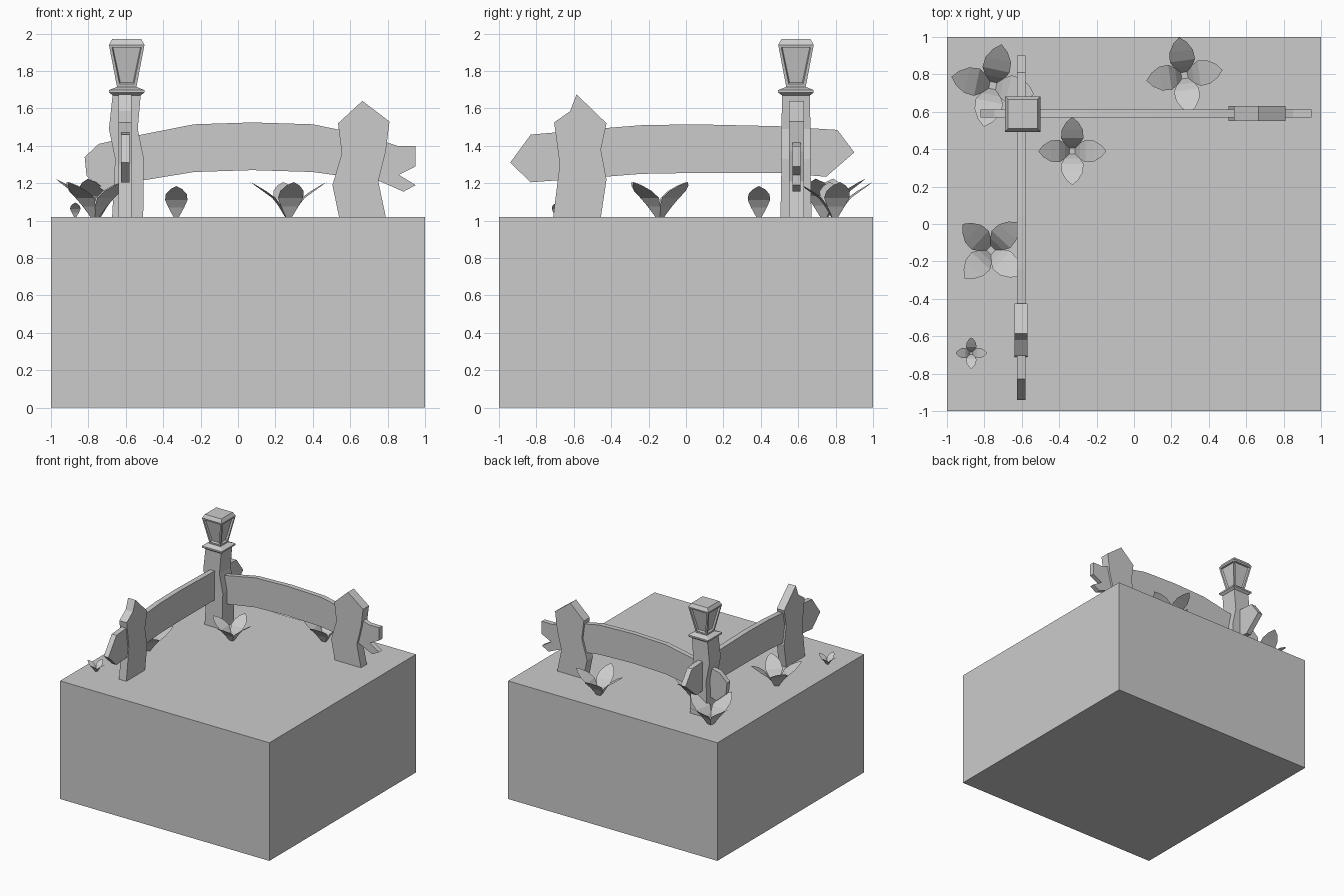
import bpy, bmesh
from math import sin, cos, radians

if "Cube" in bpy.data.objects:
    bpy.data.objects.remove(bpy.data.objects["Cube"])


def finish(name, bm, solid=True):
    if solid:
        bmesh.ops.recalc_face_normals(bm, faces=bm.faces[:])
    me = bpy.data.meshes.new(name)
    bm.to_mesh(me)
    bm.free()
    ob = bpy.data.objects.new(name, me)
    bpy.context.collection.objects.link(ob)
    return ob


def plank(name, outline, axis, lo, hi):
    """Extrude a vertical outline (u, z); 'x' runs along x, 'y' along y."""
    bm = bmesh.new()
    place = (lambda u, z, t: (u, t, z)) if axis == 'x' else (lambda u, z, t: (t, u, z))
    face = bm.faces.new([bm.verts.new(place(u, z, lo)) for u, z in outline])
    ext = bmesh.ops.extrude_face_region(bm, geom=[face])
    for v in ext['geom']:
        if isinstance(v, bmesh.types.BMVert):
            v.co[1 if axis == 'x' else 0] = hi
    return finish(name, bm)


def square_stack(rings):
    """Loft square rings (z, cx, cy, half width); returns bmesh and side faces per level."""
    bm = bmesh.new()
    loops = [[bm.verts.new((cx + sx * h, cy + sy * h, z))
              for sx, sy in ((-1, -1), (1, -1), (1, 1), (-1, 1))] for z, cx, cy, h in rings]
    levels = [[bm.faces.new((a[i], a[(i + 1) % 4], b[(i + 1) % 4], b[i])) for i in range(4)]
              for a, b in zip(loops, loops[1:])]
    bm.faces.new(loops[0][::-1])
    bm.faces.new(loops[-1])
    bm.normal_update()
    return bm, levels


def plant(name, x, y, scale, turn):
    """Four arching pointed leaves around a centre."""
    bm = bmesh.new()
    # distance outwards, height, half width
    rib = [(.015, 0, .015), (.04, .05, .042), (.07, .09, .06), (.115, .122, .056), (.155, .148, .032)]
    for k in range(4):
        a = radians(turn + 90 * k)

        def put(r, w, z):
            return bm.verts.new((x + scale * (r * cos(a) - w * sin(a)),
                                 y + scale * (r * sin(a) + w * cos(a)), TOP + scale * z))
        rows = [(put(r, -w, z), put(r, w, z)) for r, z, w in rib]
        for p, q in zip(rows, rows[1:]):
            bm.faces.new((p[0], q[0], q[1], p[1]))
        bm.faces.new((rows[-1][0], put(.182, 0, .165), rows[-1][1]))
    return finish(name, bm, solid=False)


TOP = 1.02
LX, LY = -.595, .588

# ground block
bm, _ = square_stack([(0, 0, 0, 1), (TOP, 0, 0, 1)])
finish("ground_block", bm)

# crooked fence posts with pointed tops
plank("right_fence_post", [(.54, 1.02), (.505, 1.19), (.555, 1.36), (.535, 1.52), (.665, 1.64),
      (.81, 1.53), (.79, 1.37), (.75, 1.21), (.79, 1.02)], 'x', .55, .63)
plank("front_fence_post", [(-.71, 1.02), (-.695, 1.14), (-.675, 1.3), (-.705, 1.525), (-.62, 1.585),
      (-.585, 1.675), (-.425, 1.52), (-.455, 1.38), (-.425, 1.22), (-.455, 1.02)], 'y', -.64, -.57)

# bowed rails with broken ends
plank("back_rail", [(-.82, 1.34), (-.745, 1.41), (-.54, 1.455), (-.235, 1.515), (.075, 1.525),
      (.4, 1.515), (.545, 1.485), (.79, 1.42), (.85, 1.4), (.95, 1.4), (.95, 1.29), (.86, 1.245),
      (.95, 1.19), (.885, 1.155), (.76, 1.21), (.4, 1.26), (.075, 1.27), (-.235, 1.26),
      (-.54, 1.21), (-.72, 1.16), (-.81, 1.24)], 'x', .57, .612)
plank("side_rail", [(-.94, 1.31), (-.83, 1.46), (-.43, 1.495), (-.24, 1.51), (.04, 1.515),
      (.49, 1.505), (.81, 1.485), (.9, 1.365), (.75, 1.235), (.49, 1.255), (.04, 1.255),
      (-.24, 1.25), (-.43, 1.235), (-.83, 1.205)], 'y', -.625, -.58)

# crooked lamp post
bm, _ = square_stack([(TOP, -.59, LY, .083), (1.33, -.58, LY, .077),
                      (1.49, -.613, LY, .077), (1.675, LX, LY, .075)])
finish("lamp_post", bm)

# lantern: collar, flared body with recessed panes, bevelled cap
bm, levels = square_stack([(z, LX, LY, h) for z, h in
                           ((1.67, .075), (1.685, .095), (1.698, .095), (1.715, .052),
                            (1.94, .095), (1.97, .078))])
panes = levels[3]
bmesh.ops.inset_individual(bm, faces=panes, thickness=.021, depth=0)
bmesh.ops.inset_individual(bm, faces=panes, thickness=.007, depth=-.015)
finish("lantern", bm)

# leafy plants
for i, (x, y, s, t) in enumerate([(-.33, .39, 1, 0), (.27, .795, 1.13, 8), (-.755, .74, 1.24, -12),
                                  (-.765, -.14, 1.13, 47), (-.87, -.69, .46, 0)]):
    plant(f"leafy_plant_{i + 1}", x, y, s, t)
